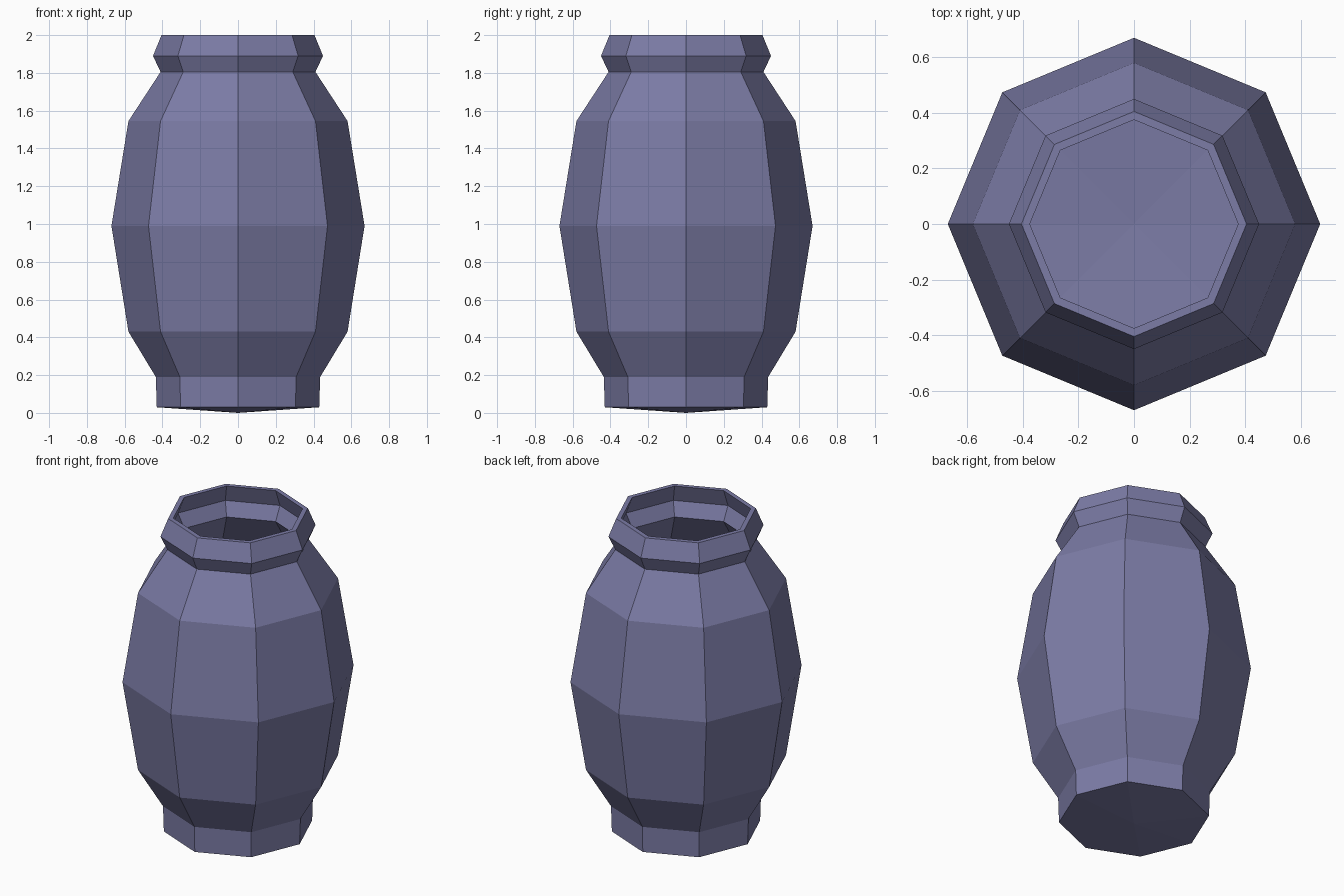
import bpy, bmesh, math

if "Cube" in bpy.data.objects:
    bpy.data.objects.remove(bpy.data.objects["Cube"])

SIDES = 8

# Outer wall (bottom to top), then inner wall (top to bottom): radius, height
profile = [(0.43, 0.03), (0.435, 0.19), (0.58, 0.43), (0.67, 0.99),
           (0.58, 1.545), (0.41, 1.805), (0.45, 1.89), (0.405, 2.0),
           (0.375, 2.0), (0.418, 1.89), (0.375, 1.805), (0.55, 1.535),
           (0.64, 0.99), (0.55, 0.44), (0.405, 0.2), (0.40, 0.06)]

clay = bpy.data.materials.new("dusty violet clay")
clay.diffuse_color = (0.2, 0.2, 0.38, 1)
clay.use_nodes = True
clay.node_tree.nodes["Principled BSDF"].inputs["Base Color"].default_value = clay.diffuse_color

bm = bmesh.new()
rings = []
for r, z in profile:
    rings.append([bm.verts.new((r * math.cos(2 * math.pi * i / SIDES),
                                r * math.sin(2 * math.pi * i / SIDES), z))
                  for i in range(SIDES)])

# Walls
for a, b in zip(rings, rings[1:]):
    for i in range(SIDES):
        j = (i + 1) % SIDES
        bm.faces.new((a[i], a[j], b[j], b[i]))

# Shallow pointed underside and inner floor
under = bm.verts.new((0, 0, 0))
floor = bm.verts.new((0, 0, 0.035))
for i in range(SIDES):
    j = (i + 1) % SIDES
    bm.faces.new((under, rings[0][j], rings[0][i]))
    bm.faces.new((floor, rings[-1][i], rings[-1][j]))
bmesh.ops.recalc_face_normals(bm, faces=bm.faces)

mesh = bpy.data.meshes.new("vase")
bm.to_mesh(mesh)
bm.free()
mesh.materials.append(clay)
bpy.context.collection.objects.link(bpy.data.objects.new("vase", mesh))
